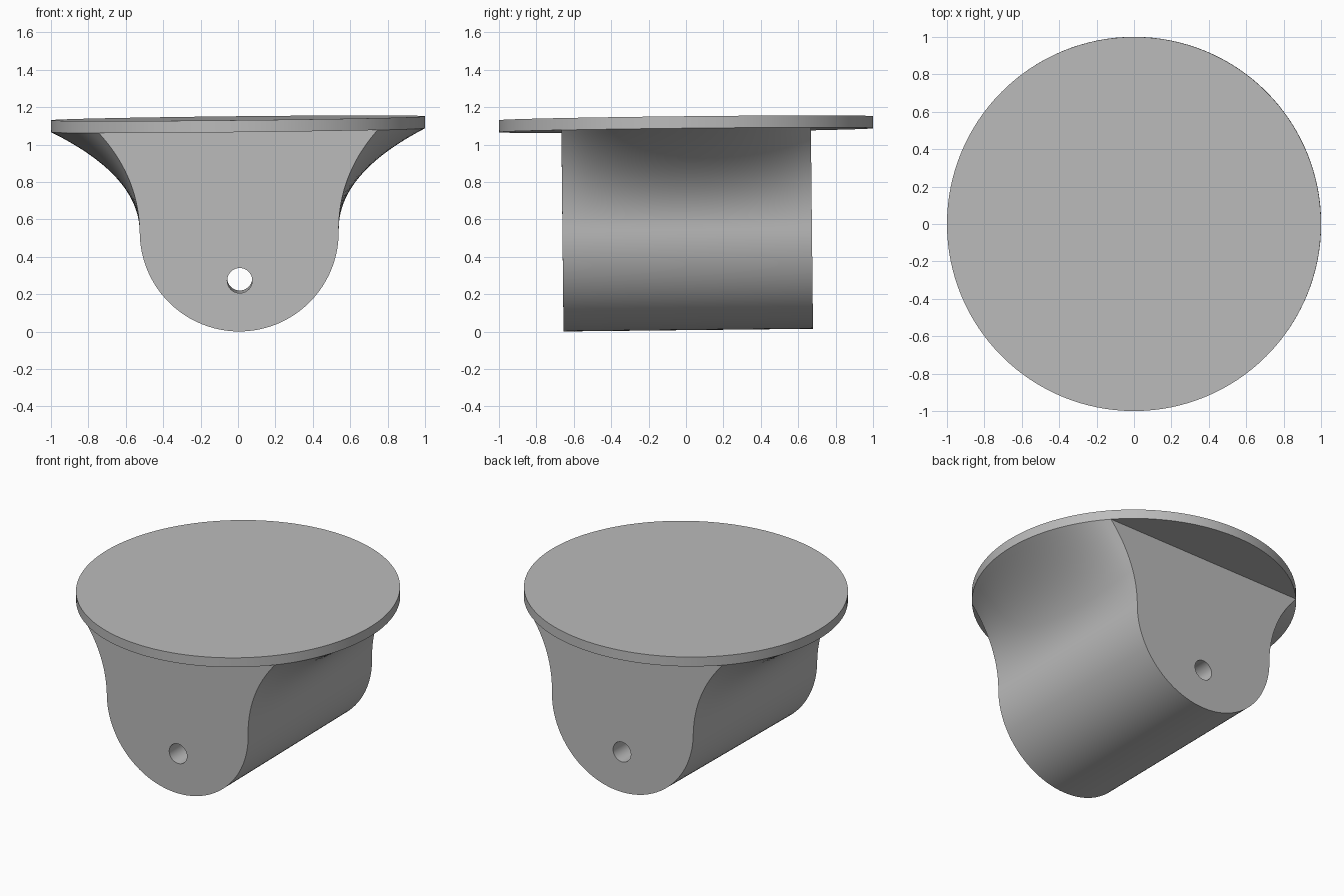
import bpy, bmesh
from math import pi, sin, cos, sqrt, radians
from mathutils import Matrix, Euler

if "Cube" in bpy.data.objects:
    bpy.data.objects.remove(bpy.data.objects["Cube"], do_unlink=True)

# Main dimensions
RIM = 1.0                      # flange radius
TOP, UNDER = 1.141, 1.077      # flange heights
R, MID = 0.532, 0.54           # rounded bottom radius and centre height
HALF = 0.667                   # half depth of the body
BEND = 0.84                    # height where the flare turns outwards
HOLE_Z, HOLE_R = 0.28, 0.067
TILT = 0.0107

# The whole bracket leans slightly about the flange centre
pivot = Matrix.Translation((0, 0, TOP))
lean = pivot @ Euler((TILT, -TILT, 0)).to_matrix().to_4x4() @ pivot.inverted()

grey = bpy.data.materials.new("plain grey")
grey.use_nodes = True
colour = (0.5, 0.5, 0.5, 1)
grey.diffuse_color = colour
grey.node_tree.nodes["Principled BSDF"].inputs["Base Color"].default_value = colour


def make(name, bm):
    bmesh.ops.recalc_face_normals(bm, faces=bm.faces)
    mesh = bpy.data.meshes.new(name)
    bm.to_mesh(mesh)
    bm.free()
    mesh.materials.append(grey)
    ob = bpy.data.objects.new(name, mesh)
    bpy.context.collection.objects.link(ob)
    return ob


def cylinder(name, radius, depth, matrix, sides):
    bm = bmesh.new()
    bmesh.ops.create_cone(bm, cap_ends=True, segments=sides, radius1=radius,
                          radius2=radius, depth=depth, matrix=matrix)
    return make(name, bm)


def finish(ob):
    ob.data.transform(lean)
    bpy.ops.object.select_all(action='DESELECT')
    ob.select_set(True)
    bpy.context.view_layer.objects.active = ob
    bpy.ops.object.shade_smooth_by_angle(angle=radians(30))


def section(y, steps=20, arc=48):
    """Outline at depth y: flare down, round bottom, flare up."""
    width = sqrt(RIM * RIM - y * y)
    flare = []
    for i in range(steps):
        t = 1 - i / steps
        z = (1 - t) ** 2 * MID + 2 * t * (1 - t) * BEND + t * t * UNDER
        flare.append((R + (width - R) * t * t, z))
    bottom = [(R * cos(pi * i / arc), MID - R * sin(pi * i / arc))
              for i in range(arc + 1)]
    return flare + bottom + [(-x, z) for x, z in reversed(flare)]


# Flange disc
flange = cylinder("flange_disc", RIM, TOP - UNDER,
                  Matrix.Translation((0, 0, (TOP + UNDER) / 2)), 128)
finish(flange)

# Body lofted from front to back so its flare follows the flange rim
bm = bmesh.new()
slices = 32
rings = []
for k in range(slices + 1):
    y = -HALF + 2 * HALF * k / slices
    rings.append([bm.verts.new((x, y, z)) for x, z in section(y)])
for a, b in zip(rings, rings[1:]):
    for i in range(len(a)):
        j = (i + 1) % len(a)
        bm.faces.new((a[i], a[j], b[j], b[i]))
bm.faces.new(rings[0])
bm.faces.new(rings[-1])
body = make("flared_body", bm)

# Pin hole bored front to back
bore = cylinder("pin_hole_cutter", HOLE_R, 2,
                Matrix.Translation((0, 0, HOLE_Z)) @ Matrix.Rotation(pi / 2, 4, 'X'), 40)
bore.hide_render = True
cut = body.modifiers.new("pin_hole", 'BOOLEAN')
cut.operation = 'DIFFERENCE'
cut.solver = 'EXACT'
cut.object = bore
bpy.context.view_layer.objects.active = body
bpy.ops.object.modifier_apply(modifier=cut.name)
bpy.data.objects.remove(bore, do_unlink=True)
finish(body)
